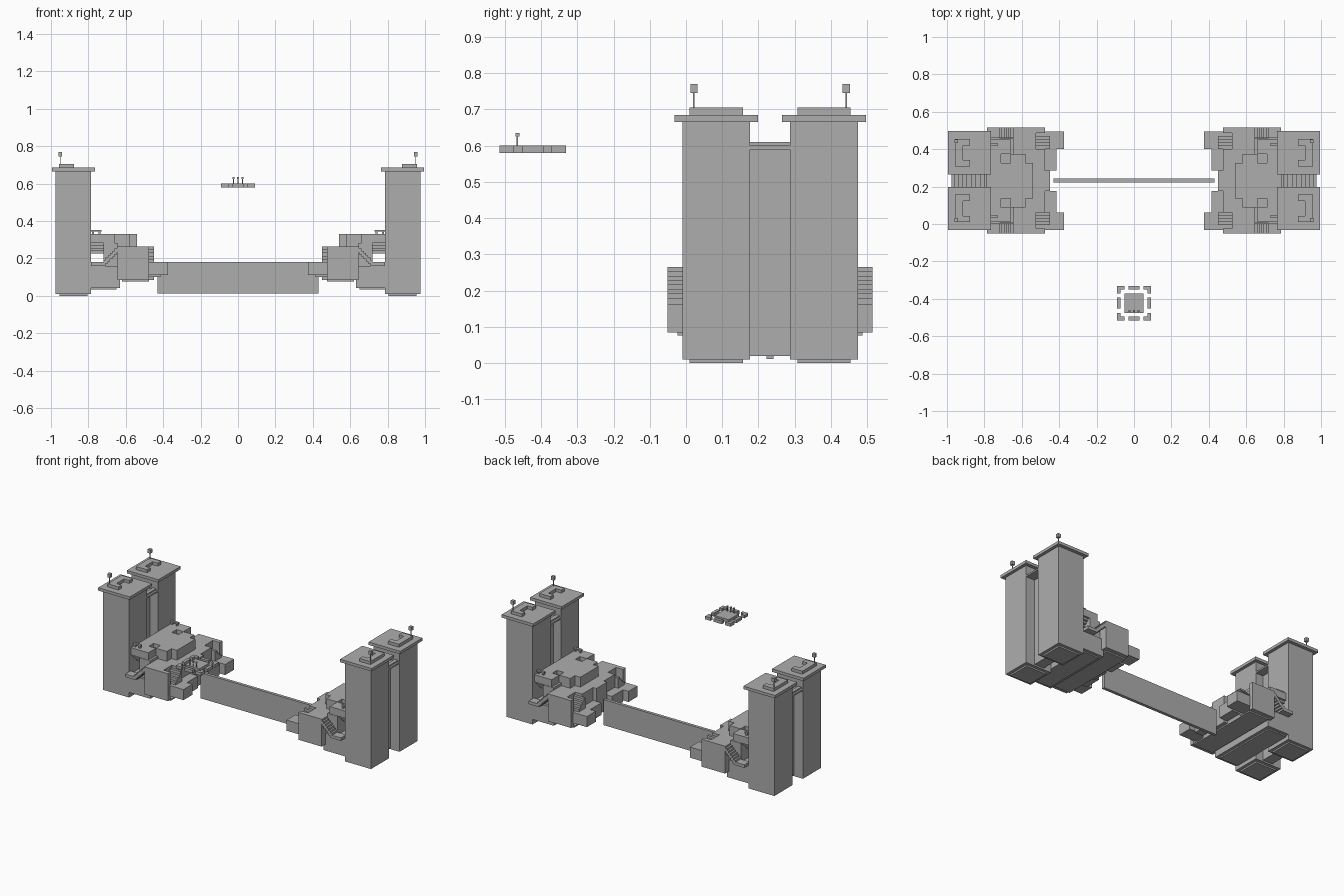
import bpy
import bmesh

default_cube = bpy.data.objects.get("Cube")
if default_cube:
    bpy.data.objects.remove(default_cube)

grey = bpy.data.materials.new("plain grey")
grey.use_nodes = True
grey.diffuse_color = (0.42, 0.42, 0.42, 1)
grey.node_tree.nodes["Principled BSDF"].inputs["Base Color"].default_value = grey.diffuse_color

MIDDLE = 0.232  # symmetry plane of both strongholds


def build(name, boxes):
    """Make one object out of boxes, each given as x, y and z ranges."""
    bm = bmesh.new()
    for box in boxes:
        verts = bmesh.ops.create_cube(bm, size=1)["verts"]
        bmesh.ops.scale(bm, vec=[high - low for low, high in box], verts=verts)
        bmesh.ops.translate(bm, vec=[(low + high) / 2 for low, high in box], verts=verts)
    mesh = bpy.data.meshes.new(name)
    bm.to_mesh(mesh)
    bm.free()
    mesh.materials.append(grey)
    bpy.context.collection.objects.link(bpy.data.objects.new(name, mesh))


def flip(span):
    return (-span[1], -span[0])


def shift(span, offset):
    return (span[0] + offset, span[1] + offset)


def around(center, half):
    return (center - half, center + half)


def grow(span, margin):
    return (span[0] - margin, span[1] + margin)


def strongholds(part, boxes):
    """Mirror boxes to both ends; depth is measured out from the symmetry plane."""
    for side in ("left", "right"):
        placed = []
        for x, depth, z in boxes:
            x = x if side == "left" else flip(x)
            centred = depth[0] == 0
            spans = [(-depth[1], depth[1])] if centred else [depth, flip(depth)]
            placed += [(x, shift(span, MIDDLE), z) for span in spans]
        build(f"{side}_{part}", placed)


# Twin towers with foot plates and overhanging roofs
tower_x, tower_depth = (0.785, 0.975), (0.055, 0.242)
roof_low, roof_top, roof_block_top = 0.666, 0.685, 0.705
strongholds("towers", [(tower_x, tower_depth, (0.01, roof_low))])
strongholds("tower_feet", [(grow(tower_x, -0.02), grow(tower_depth, -0.02), (0, 0.01))])
strongholds("tower_roofs", [(grow(tower_x, 0.02), grow(tower_depth, 0.022), (roof_low, roof_top))])

# Bracket-shaped roof blocks: one spine and two arms
block_inner, spine_inner, block_outer = 0.877, 0.915, 0.957
block_depth, arm_width = grow(tower_depth, -0.02), 0.034
block_z = (roof_top, roof_block_top)
arm_x = (block_inner, spine_inner)
strongholds("roof_blocks", [
    ((spine_inner, block_outer), block_depth, block_z),
    (arm_x, (block_depth[0], block_depth[0] + arm_width), block_z),
    (arm_x, (block_depth[1] - arm_width, block_depth[1]), block_z)])

# Antenna on each roof
antenna_x, antenna_depth, head_low = 0.95, 0.21, 0.746
strongholds("antennas", [
    (around(antenna_x, half), around(antenna_depth, half), z)
    for half, z in ((0.002, (roof_top, head_low)), (0.01, (head_low, 0.77)))])

# Recessed link between the towers, with a ribbed roof
gap = (0, tower_depth[0])
link_top, rib_low, rib_top = 0.59, 0.6, 0.61
rib_count = 4
rib_pitch = (tower_x[1] - tower_x[0]) / rib_count
strongholds("tower_link", [((0.84, 0.91), gap, (0.02, link_top))])
strongholds("link_roof", [(tower_x, gap, (link_top, rib_low))] + [
    (around(tower_x[0] + (i + 0.5) * rib_pitch, rib_pitch / 4), gap, (rib_low, rib_top))
    for i in range(rib_count)])

# Lower body with a plate beneath it
face = tower_x[0]
landing_low, landing_top = 0.16, 0.18
body_bottom = 0.043
strongholds("lower_body", [
    ((0.63, face), (0, tower_depth[1]), (body_bottom, landing_low)),
    ((0.65, face), (0, block_depth[1]), (0.035, body_bottom))])

# Main block, stepping in towards the wall, notched for the corner stairs
block_far, notch, edge, nose = 0.645, 0.525, 0.475, 0.45
notch_start, notch_end, block_side = 0.17, 0.255, 0.283
block_bottom, terrace = 0.085, 0.265
stair_foot = 0.72
slat_top = 0.282
main_z = (block_bottom, terrace)
strongholds("main_block", [
    ((notch, block_far), (0, block_side), main_z),
    ((edge, notch), (0, notch_start), main_z),
    ((edge, notch), (notch_end, block_side), main_z),
    ((nose, edge), gap, main_z),
    ((block_far, stair_foot), (0, 0.225), (landing_low, slat_top)),
    ((edge, 0.62), (0, notch_end), (block_bottom - 0.009, block_bottom))])

# Low wings beside the wall
strongholds("inner_wings", [
    ((0.415, notch), (gap[1], notch_start), (0.1, landing_top)),
    ((0.375, notch), (notch_start, 0.263), (0.11, landing_top))])

# Raised deck, narrowing towards the wall, with square pits in its top layer
pit_x, pit_depth = (0.66, 0.71), (0.095, 0.143)
deck_side, deck_step, deck_front = block_depth[1], 0.58, 0.54
deck_floor, deck_top = 0.305, 0.33
top_layer = (deck_floor, deck_top)
strongholds("upper_deck", [
    ((pit_x[0], face), (0, deck_side), (slat_top, deck_floor)),
    ((pit_x[1], face), (0, deck_side), top_layer),
    (pit_x, (0, pit_depth[0]), top_layer),
    (pit_x, (pit_depth[1], deck_side), top_layer),
    ((deck_step, pit_x[0]), (0, pit_depth[1]), (terrace, deck_top)),
    ((deck_front, deck_step), (0, pit_depth[0]), (terrace, deck_top))])

# Stepped slats carrying the deck
slat_count, slat_height = 4, 0.014
strongholds("deck_slats", [
    ((stair_foot, face), (0, deck_side - (i + 1) * slat_height),
     (slat_top - (i + 1) * slat_height, slat_top - i * slat_height))
    for i in range(slat_count)])

# Small rails on the deck
rail_x, rail_depth, rail_low = (0.73, face), (0.185, 0.2), 0.344
strongholds("deck_rails", [(rail_x, rail_depth, (rail_low, rail_low + 0.008))] + [
    (around(post, 0.005), rail_depth, (deck_top, rail_low)) for post in grow(rail_x, -0.01)])

# Thin outer stairs climbing from a landing to the main block
step_count = 7
rise = (terrace - landing_top) / step_count
tread = (stair_foot - block_far + 0.01) / step_count
stair_depth = (0.228, block_side)
landing = ((stair_foot, face), stair_depth, (landing_low, landing_top))
strongholds("outer_stairs", [landing] + [
    ((stair_foot - (i + 1) * tread, stair_foot - i * tread), stair_depth,
     shift((landing_low, landing_top + rise), i * rise))
    for i in range(step_count)])

# Corner stairs from the main block down to the wings
corner_count = 4
corner_tread = (notch_end - notch_start) / (corner_count + 1)
strongholds("corner_stairs", [
    ((nose, notch), shift((notch_start, notch_start + corner_tread), i * corner_tread),
     (landing_top, terrace - (i + 1) * corner_tread))
    for i in range(corner_count)])

# Long wall joining the two strongholds
build("long_wall", [((-0.43, 0.43), around(MIDDLE, 0.01), (0.012, landing_top))])

# Floating platform: centre plate inside a broken square ring
ring_center, ring_half, bar = -0.423, 0.092, 0.02
ring_z = (0.58, rib_low)
outer = (ring_half - bar, ring_half)
corner = (ring_half - 2 * bar, ring_half)
middle = around(0, 0.03)
plate = around(0, 0.052)
ring = [(outer, middle), (flip(outer), middle), (middle, outer), (middle, flip(outer))]
for across, along in ((outer, corner), (corner[:1] + outer[:1], outer)):
    ring += [(x, y) for x in (across, flip(across)) for y in (along, flip(along))]
build("floating_platform", [(x, shift(y, ring_center), ring_z) for x, y in ring + [(plate, plate)]])

# Three small masts on the platform
mast_y, mast_head = -0.465, 0.625
masts = []
for i in (-1, 0, 1):
    for half, z in ((0.002, (rib_low, mast_head)), (0.005, (mast_head, 0.635))):
        masts.append((around(i * 0.024, half), around(mast_y, half), z))
build("platform_masts", masts)
